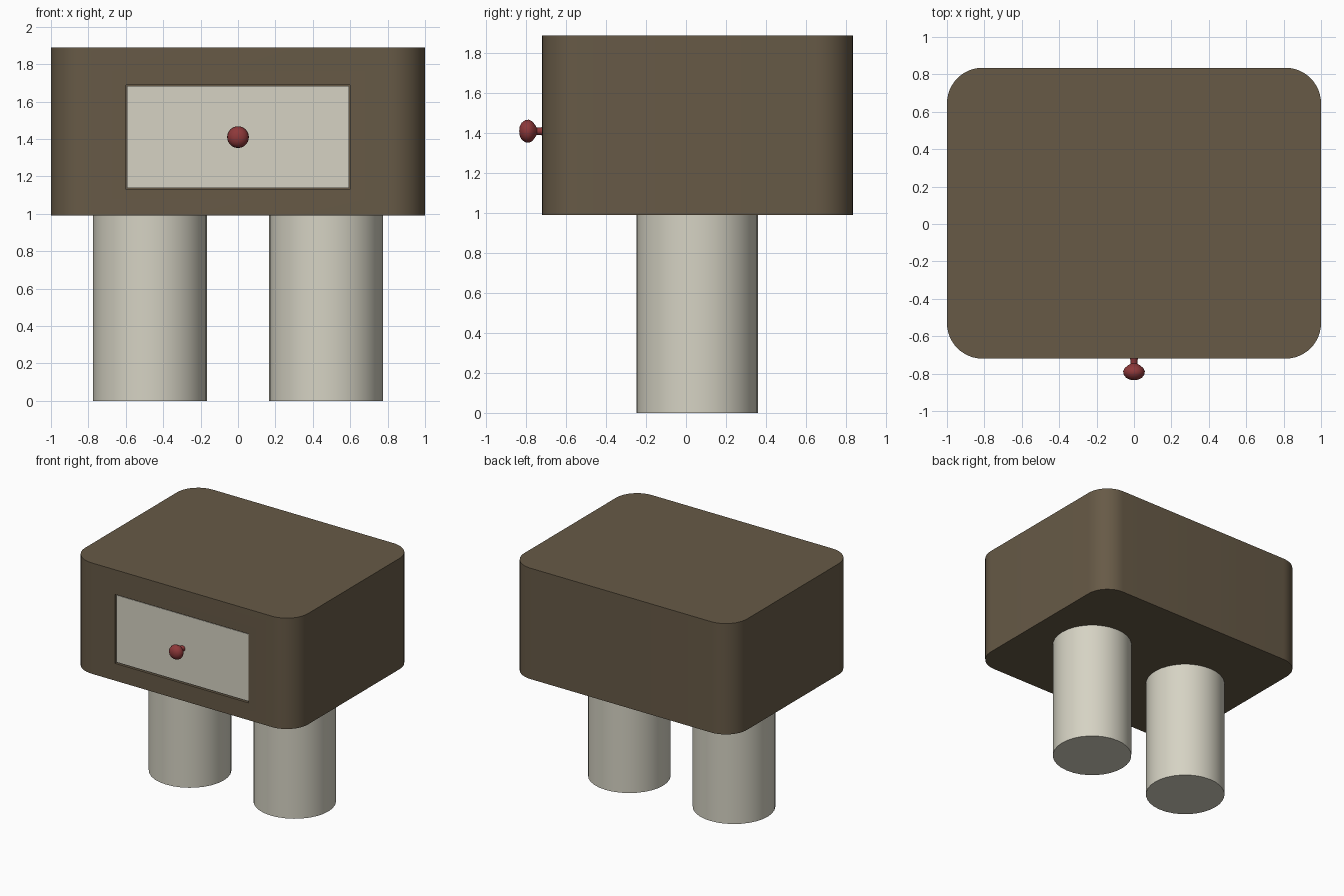
import bpy, bmesh, math

cube = bpy.data.objects.get("Cube")
if cube:
    bpy.data.objects.remove(cube)


def material(name, rgb):
    m = bpy.data.materials.new(name)
    m.use_nodes = True
    m.diffuse_color = (*rgb, 1)
    m.node_tree.nodes["Principled BSDF"].inputs["Base Color"].default_value = (*rgb, 1)
    return m


BROWN = material("dark brown", (0.135, 0.102, 0.062))
CREAM = material("warm grey", (0.67, 0.65, 0.55))
RED = material("dark red", (0.27, 0.04, 0.042))


def finish(name, bm, mat, smooth=True):
    bmesh.ops.recalc_face_normals(bm, faces=bm.faces)
    mesh = bpy.data.meshes.new(name)
    bm.to_mesh(mesh)
    bm.free()
    ob = bpy.data.objects.new(name, mesh)
    bpy.context.collection.objects.link(ob)
    mesh.materials.append(mat)
    if smooth:
        bpy.ops.object.select_all(action="DESELECT")
        ob.select_set(True)
        bpy.context.view_layer.objects.active = ob
        bpy.ops.object.shade_smooth_by_angle(angle=math.radians(35))
    return ob


def box(x, y, z):
    """Box spanning the given (low, high) ranges."""
    bm = bmesh.new()
    bmesh.ops.create_cube(bm, size=1)
    for v in bm.verts:
        v.co = [r[0] if c < 0 else r[1] for c, r in zip(v.co, (x, y, z))]
    return bm


FRONT, BACK = -0.72, 0.835

# Cabinet body with rounded upright corners
bm = box((-1, 1), (FRONT, BACK), (0.99, 1.89))
upright = [e for e in bm.edges if abs(e.verts[0].co.z - e.verts[1].co.z) > 0.1]
bmesh.ops.bevel(bm, geom=upright, offset=0.19, segments=12, profile=0.5, affect="EDGES")

# Drawer opening: inset the front face to size and push it inwards
front = min(bm.faces, key=lambda f: f.calc_center_median().y)
hole = bmesh.ops.inset_individual(bm, faces=[front], thickness=0.1)
for v in front.verts:
    v.co.x = math.copysign(0.6, v.co.x)
    v.co.z = 1.13 if v.co.z < 1.41 else 1.69
pocket = bmesh.ops.extrude_discrete_faces(bm, faces=[front])["faces"][0]
bmesh.ops.translate(bm, verts=pocket.verts, vec=(0, 0.3, 0))
finish("cabinet_body", bm, BROWN)

# Drawer, with a narrow gap around it
finish("drawer", box((-0.593, 0.593), (FRONT + 0.008, FRONT + 0.29), (1.138, 1.683)), CREAM, False)

# Knob, turned around the front-to-back axis: (radius, y)
bm = bmesh.new()
profile = [(0.024, -0.71), (0.018, -0.73), (0.018, -0.747), (0.032, -0.756),
           (0.05, -0.77), (0.058, -0.788), (0.055, -0.805), (0.043, -0.822),
           (0.024, -0.832), (0, -0.835)]
pts = [bm.verts.new((r, y, 1.41)) for r, y in profile]
edges = [bm.edges.new(pair) for pair in zip(pts, pts[1:])]
bmesh.ops.spin(bm, geom=pts + edges, cent=(0, 0, 1.41), axis=(0, 1, 0),
               angle=math.tau, steps=32)
bmesh.ops.remove_doubles(bm, verts=bm.verts, dist=0.0005)
finish("drawer_knob", bm, RED)

# Two cylindrical legs
for name, side in (("left_leg", 1), ("right_leg", -1)):
    bm = bmesh.new()
    bmesh.ops.create_cone(bm, cap_ends=True, segments=32, radius1=0.304, radius2=0.304, depth=1)
    bmesh.ops.translate(bm, verts=bm.verts, vec=(side * 0.47, 0.056, 0.5))
    finish(name, bm, CREAM)
